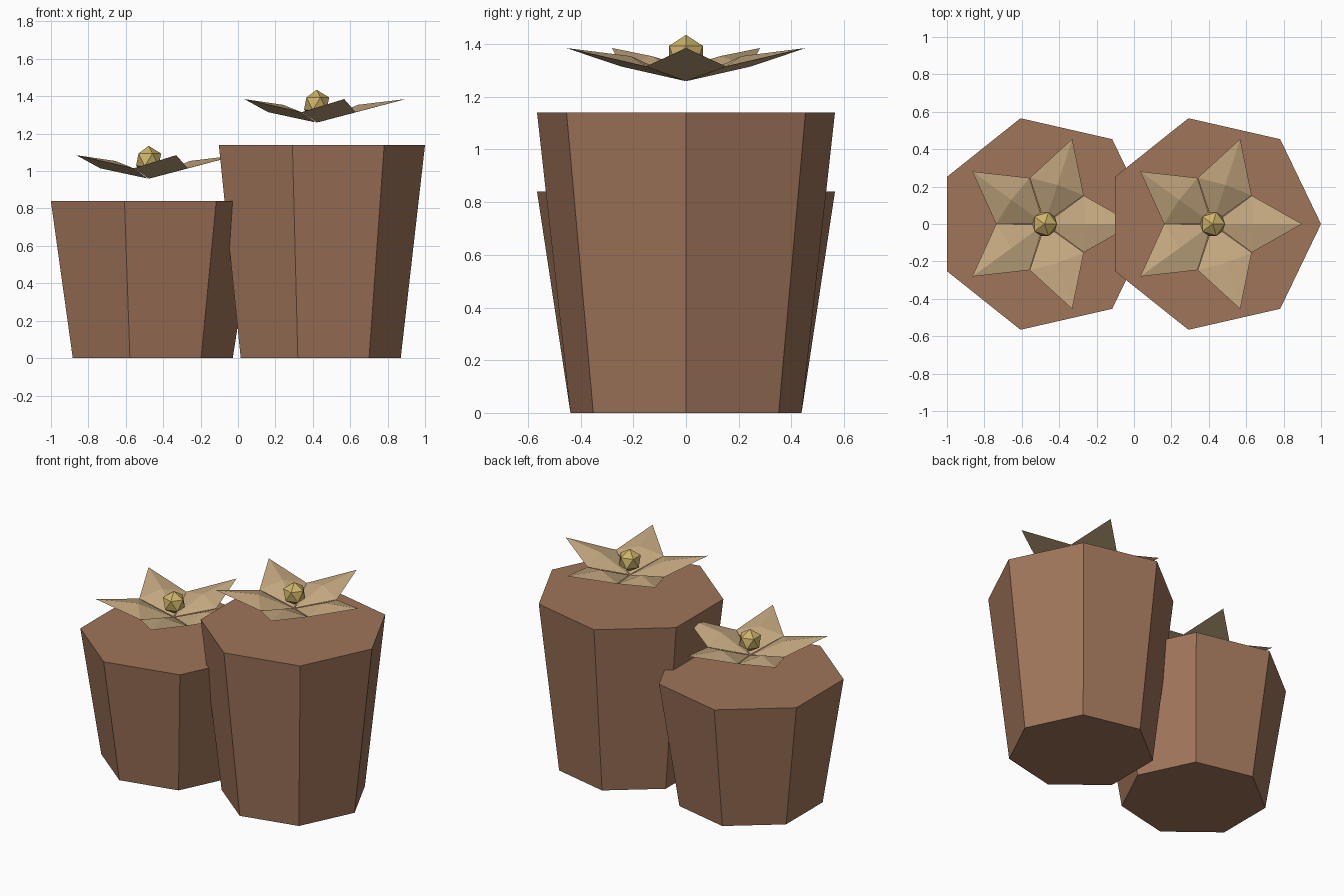
import bpy, bmesh, math
from mathutils import Matrix, Vector

if "Cube" in bpy.data.objects:
    bpy.data.objects.remove(bpy.data.objects["Cube"])


def material(name, srgb):
    m = bpy.data.materials.new(name)
    m.diffuse_color = [((c / 255 + 0.055) / 1.055) ** 2.4 for c in srgb] + [1]
    m.use_nodes = True
    m.node_tree.nodes["Principled BSDF"].inputs["Base Color"].default_value = m.diffuse_color
    return m


BROWN = material("clay brown", (160, 117, 90))
TAN = material("petal tan", (196, 168, 128))
GOLD = material("centre gold", (206, 179, 106))


def finish(bm, name, mat):
    bmesh.ops.recalc_face_normals(bm, faces=bm.faces)
    mesh = bpy.data.meshes.new(name)
    bm.to_mesh(mesh)
    bm.free()
    mesh.materials.append(mat)
    obj = bpy.data.objects.new(name, mesh)
    bpy.context.collection.objects.link(obj)
    return obj


def trunk(name, x, height, r_low=0.45, r_top=0.58, sides=7):
    # Seven-sided tapered block, one corner pointing to +x
    bm = bmesh.new()
    rings = []
    for r, z in ((r_low, 0), (r_top, height)):
        rings.append([bm.verts.new((x + r * math.cos(a), r * math.sin(a), z))
                      for a in (math.tau * i / sides for i in range(sides))])
    low, top = rings
    bm.faces.new(low)
    bm.faces.new(top)
    for i in range(sides):
        j = (i + 1) % sides
        bm.faces.new((low[i], low[j], top[j], top[i]))
    finish(bm, name, BROWN)


def petal(name, x, z, angle):
    # Flat diamond underneath, low four-sided peak on top
    bm = bmesh.new()
    place = Matrix.Translation((x, 0, z)) @ Matrix.Rotation(angle, 4, 'Z')
    pts = [(0.005, 0, 0), (0.21, -0.152, 0.055), (0.478, 0, 0.125), (0.21, 0.152, 0.055)]
    rim = [bm.verts.new(place @ Vector(p)) for p in pts]
    peak = bm.verts.new(place @ Vector((0.22, 0, 0.094)))
    bm.faces.new(rim)
    for i in range(4):
        bm.faces.new((rim[i], rim[(i + 1) % 4], peak))
    finish(bm, name, TAN)


def centre(name, x, z):
    # Faceted ball in the middle of the flower
    bm = bmesh.new()
    bmesh.ops.create_icosphere(bm, subdivisions=1, radius=0.075,
                               matrix=Matrix.Translation((x, 0, z)))
    finish(bm, name, GOLD)


for side, x, height in (("short", -0.478, 0.84), ("tall", 0.42, 1.14)):
    trunk(f"{side}_trunk", x, height)
    for i in range(5):
        petal(f"{side}_petal_{i + 1}", x, height + 0.12, math.tau * i / 5)
    centre(f"{side}_flower_centre", x, height + 0.22)
